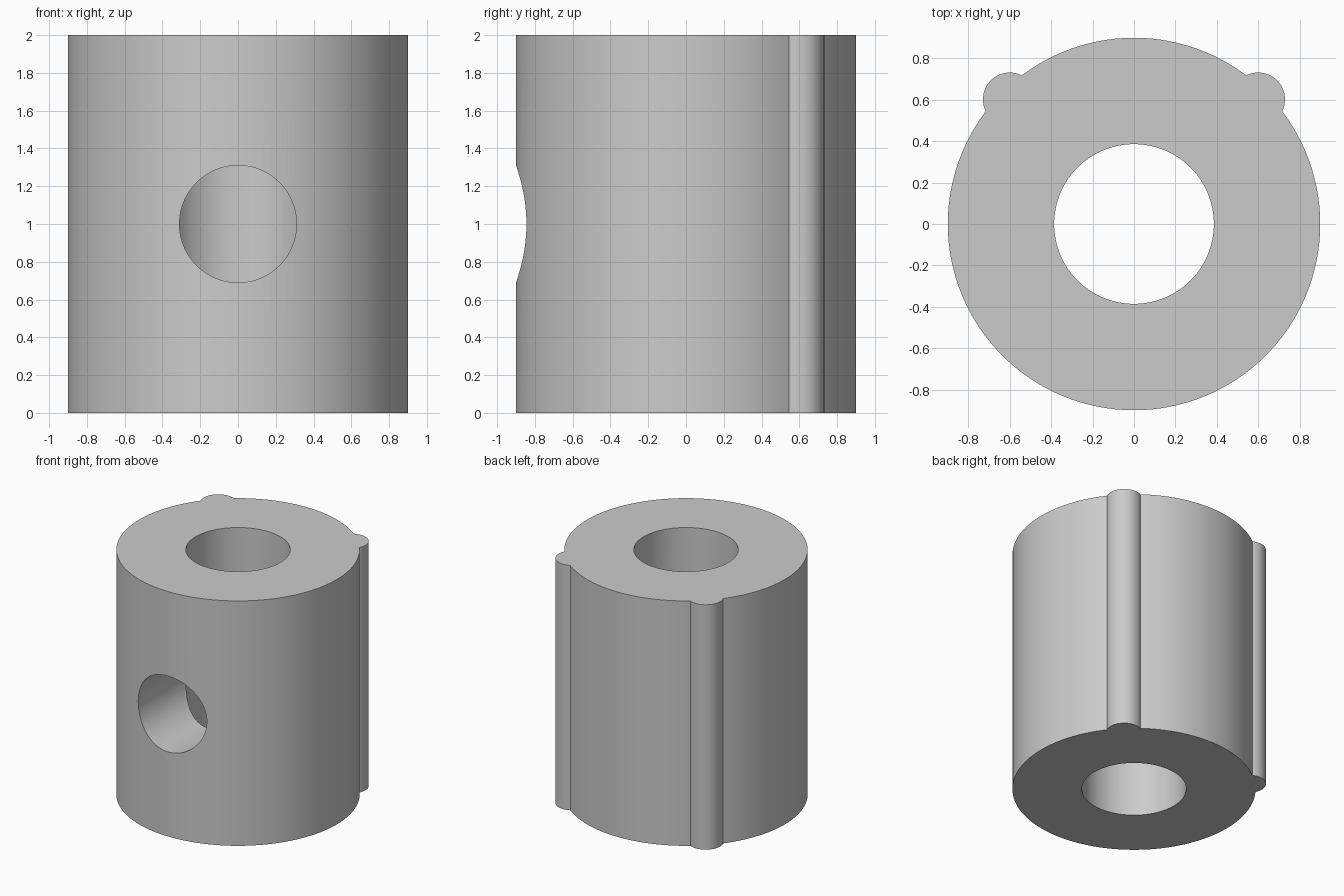
import bpy
import math

cube = bpy.data.objects.get("Cube")
if cube:
    bpy.data.objects.remove(cube, do_unlink=True)

HEIGHT = 2.0
MID = HEIGHT / 2

grey = bpy.data.materials.new("plain grey")
grey.use_nodes = True
colour = (0.6, 0.6, 0.6, 1)
grey.diffuse_color = colour
grey.node_tree.nodes["Principled BSDF"].inputs["Base Color"].default_value = colour


def cylinder(name, radius, depth, location, sides=128, rotation=(0, 0, 0)):
    bpy.ops.mesh.primitive_cylinder_add(vertices=sides, radius=radius, depth=depth,
                                        location=location, rotation=rotation)
    obj = bpy.context.object
    obj.name = name
    obj.data.materials.append(grey)
    return obj


def combine(target, tool, operation):
    """Apply a boolean and discard the tool object."""
    mod = target.modifiers.new(tool.name, "BOOLEAN")
    mod.operation = operation
    mod.solver = "EXACT"
    mod.object = tool
    bpy.context.view_layer.objects.active = target
    bpy.ops.object.modifier_apply(modifier=mod.name)
    bpy.data.objects.remove(tool, do_unlink=True)


# Main round body
body = cylinder("collar_body", 0.9, HEIGHT, (0, 0, MID))

# Two full-height round ribs at the back
for side in (-1, 1):
    rib = cylinder("rib", 0.13, HEIGHT, (side * 0.6, 0.602, MID), 64)
    combine(body, rib, "UNION")

# Vertical bore through the middle
combine(body, cylinder("bore", 0.386, HEIGHT + 0.4, (0, 0, MID)), "DIFFERENCE")

# Set-screw hole through the front wall only
hole = cylinder("front_hole", 0.31, 1.2, (0, -0.6, MID), 96, (math.pi / 2, 0, 0))
combine(body, hole, "DIFFERENCE")

# Smooth round walls with crisp rims
bpy.ops.object.select_all(action="DESELECT")
body.select_set(True)
bpy.context.view_layer.objects.active = body
bpy.ops.object.shade_smooth_by_angle(angle=math.radians(30))
